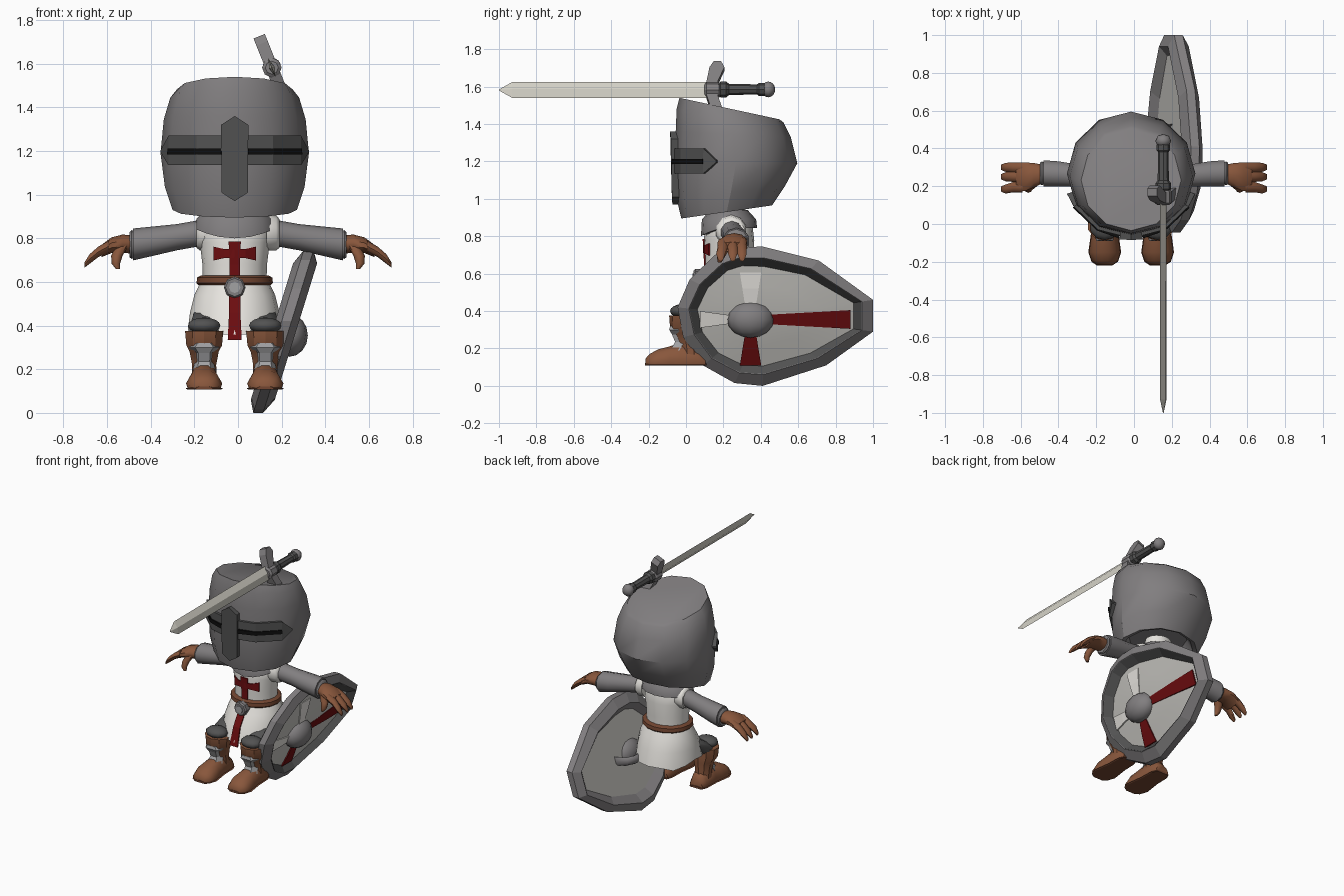
import bpy, bmesh, math
from math import sin, cos, pi, radians
from mathutils import Vector

if "Cube" in bpy.data.objects:
    bpy.data.objects.remove(bpy.data.objects["Cube"])


def material(name, r, g, b):
    m = bpy.data.materials.new(name)
    m.use_nodes = True
    m.diffuse_color = (r, g, b, 1)
    bsdf = next(n for n in m.node_tree.nodes if n.type == 'BSDF_PRINCIPLED')
    bsdf.inputs["Base Color"].default_value = (r, g, b, 1)
    return m


STEEL = material("steel_grey", .22, .21, .215)
DARK = material("dark_iron", .085, .085, .085)
BLACK = material("slit_black", .004, .004, .004)
WHITE = material("tunic_white", .80, .78, .74)
RED = material("cross_red", .15, .004, .005)
LEATHER = material("brown_leather", .25, .095, .045)
BELT = material("belt_brown", .17, .06, .03)
BLADE = material("blade_pale", .66, .64, .57)
FIELD = material("shield_pale_grey", .55, .54, .51)
LIGHT = material("greave_grey", .36, .36, .37)


def finish(name, bm, mat, smooth=35):
    bmesh.ops.recalc_face_normals(bm, faces=bm.faces)
    mesh = bpy.data.meshes.new(name)
    bm.to_mesh(mesh)
    bm.free()
    mesh.materials.append(mat)
    ob = bpy.data.objects.new(name, mesh)
    bpy.context.collection.objects.link(ob)
    bpy.ops.object.select_all(action='DESELECT')
    ob.select_set(True)
    bpy.context.view_layer.objects.active = ob
    if smooth:
        bpy.ops.object.shade_smooth_by_angle(angle=radians(smooth))
    return ob


def loft(name, rings, mat, smooth=35, caps=True, closed=False):
    """Skin a list of equal-sized point rings."""
    bm = bmesh.new()
    rows = [[bm.verts.new(p) for p in r] for r in rings]
    n = len(rows[0])
    pairs = list(zip(rows, rows[1:])) + ([(rows[-1], rows[0])] if closed else [])
    for a, b in pairs:
        for i in range(n):
            j = (i + 1) % n
            bm.faces.new((a[i], a[j], b[j], b[i]))
    if caps and not closed:
        bm.faces.new(rows[0])
        bm.faces.new(rows[-1])
    return finish(name, bm, mat, smooth)


def ring(axis, c, ra, rb, n=12):
    """Ellipse around a point, across the x, y or z axis."""
    c, out = Vector(c), []
    for i in range(n):
        s, k = ra * sin(2 * pi * i / n), -rb * cos(2 * pi * i / n)
        out.append(c + Vector({'x': (0, s, k), 'y': (s, 0, k), 'z': (s, k, 0)}[axis]))
    return out


def ball(name, c, size, mat, seg=12):
    bm = bmesh.new()
    bmesh.ops.create_uvsphere(bm, u_segments=seg, v_segments=8, radius=1)
    for v in bm.verts:
        v.co = Vector(c) + Vector(size) * v.co
    return finish(name, bm, mat, 60)


MID = -.015  # body centre line

# --- helmet: front y, back y, half width, front z, back z
HELM = [(.05, .40, .20, 1.00, 1.05), (.005, .435, .25, .905, .975),
        (-.025, .46, .285, .895, .965), (-.05, .53, .32, 1.0, 1.07),
        (-.06, .595, .34, 1.19, 1.19), (-.055, .56, .325, 1.36, 1.33),
        (-.05, .52, .295, 1.48, 1.41), (-.035, .50, .265, 1.54, 1.425)]


def helm_point(row, a):
    yf, yb, rx, zf, zb = row
    return Vector((MID + rx * sin(a), (yf + yb) / 2 - (yb - yf) / 2 * cos(a),
                   (zf + zb) / 2 + (zf - zb) / 2 * cos(a)))


def helm_surface(a, z, off):
    pts = [helm_point(r, a) for r in HELM[2:]]
    for p, q in zip(pts, pts[1:]):
        if p.z <= z <= q.z:
            return p.lerp(q, (z - p.z) / (q.z - p.z)) + off * Vector((sin(a), -cos(a), 0))


def helm_strip(name, columns, off, mat):
    rings = []
    for deg, lo, hi in columns:
        a = radians(deg)
        rings.append([helm_surface(a, lo, off), helm_surface(a, hi, off),
                      helm_surface(a, hi, -.015), helm_surface(a, lo, -.015)])
    return loft(name, rings, mat, 0)


loft("helmet", [[helm_point(r, 2 * pi * i / 12) for i in range(12)] for r in HELM], STEEL, 32)
helm_strip("visor_band", [(-72, 1.195, 1.205)] + [(d, 1.135, 1.27) for d in (-60, -30, 0, 30, 60)]
           + [(72, 1.195, 1.205)], .018, DARK)
helm_strip("visor_upright", [(-10, 1.01, 1.32), (0, .97, 1.36), (10, 1.01, 1.32)], .03, DARK)
for s, side in ((-1, "right"), (1, "left")):
    helm_strip(side + "_eye_slit", [(s * d, 1.185, 1.212) for d in (10, 30, 59)], .022, BLACK)

# --- torso, collar, skirt and belt
CY = .23


def body(name, rows, mat, smooth=40):
    return loft(name, [ring('z', (MID, cy, z), rx, ry, 16) for z, rx, ry, cy in rows], mat, smooth)


body("neck", [(.84, .12, .1, CY), (1.0, .09, .08, CY)], WHITE)
body("tunic_torso", [(.58, .145, .13, CY), (.68, .148, .13, CY), (.78, .16, .135, CY),
                     (.86, .172, .125, CY), (.91, .13, .1, CY)], WHITE)
collar = body("mail_collar", [(.845, .185, .15, CY), (.89, .175, .145, CY), (.94, .12, .1, CY)], STEEL)
for v in collar.data.vertices:
    if v.co.z < .85:
        v.co.z -= .045 * max(0, (CY - v.co.y) / .15) ** 2
skirt = body("tunic_skirt", [(.61, .152, .135, CY), (.54, .185, .17, CY), (.46, .205, .21, .22),
                             (.36, .215, .24, .215), (.37, .19, .21, .215)], WHITE)
for i, v in enumerate(skirt.data.vertices):
    if v.co.z < .4:
        v.co.z += .02 * cos(i * pi / 2) - (.02 if abs(v.co.x - MID) < .05 else 0)
body("belt", [(.585, .165, .15, CY), (.595, .175, .16, CY), (.62, .172, .157, CY),
              (.63, .155, .14, CY)], BELT)
loft("buckle", [ring('y', (MID, y, .575), r, r, 8) for y, r in ((.1, .05), (.05, .05), (.04, .042))], STEEL, 0)
loft("buckle_centre", [ring('y', (MID, y, .575), .026, .026, 8) for y in (.05, .034)], LIGHT, 0)


# --- red cross on the tunic
def front_stripe(name, rows):
    loft(name, [[(MID - w, y - .005, z), (MID + w, y - .005, z), (MID + w, y + .004, z),
                 (MID - w, y + .004, z)] for z, y, w in rows], RED, 0)


front_stripe("chest_cross_upright", [(.61, .1, .024), (.68, .1, .024), (.785, .094, .028)])
front_stripe("skirt_stripe", [(.54, .06, .026), (.46, .01, .026), (.335, -.026, .032)])
arms = []
for x, h in ((-.098, .032), (-.05, .021), (0, .019), (.05, .021), (.098, .032)):
    y = CY - .134 * math.sqrt(1 - (x / .157) ** 2)
    arms.append([(MID + x, y - d, .73 + k * h) for d, k in ((.006, -1), (.006, 1), (-.003, 1), (-.003, -1))])
loft("chest_cross_bar", arms, RED, 0)


# --- limbs, mirrored
def limb(name, s, rows, mat, n=10, smooth=50):
    """Rows of x, y, z, half depth, half height; runs outward along x."""
    loft(name, [ring('x', (s * x, y, z), ry, rz, n) for x, y, z, ry, rz in rows], mat, smooth)


def foot_ring(cx, y, w, h, z=.11):
    return [(cx + w * u, y, z + h * v) for u, v in
            ((-.9, 0), (.9, 0), (1, .3), (.7, .8), (.25, 1), (-.25, 1), (-.7, .8), (-1, .3))]


for s, side in ((-1, "right"), (1, "left")):
    limb(side + "_armhole", s, [(.13, .24, .83, .085, .085), (.175, .245, .825, .08, .08),
                                (.19, .25, .822, .066, .066)], WHITE)
    limb(side + "_sleeve", s, [(.14, .24, .83, .06, .06), (.28, .255, .805, .06, .06),
                               (.40, .265, .785, .07, .068), (.48, .268, .772, .073, .073)], STEEL)
    limb(side + "_cuff", s, [(.475, .268, .772, .06, .06), (.487, .268, .772, .066, .066),
                             (.497, .268, .77, .06, .058)], STEEL)
    limb(side + "_palm", s, [(.48, .265, .772, .05, .042), (.53, .258, .775, .068, .042),
                             (.58, .25, .768, .08, .036), (.625, .25, .742, .075, .028)], LEATHER)
    for i, (y0, y1) in enumerate(((.195, .185), (.25, .25), (.298, .30))):
        limb(f"{side}_finger_{i + 1}", s, [(.59, y0, .765, .027, .025), (.64, y0, .738, .027, .024),
                                          (.68, y1, .705, .024, .022), (.703, y1, .678, .014, .012)], LEATHER, 8)
    loft(side + "_thumb", [ring('z', (s * x, y, z), r, r, 8) for x, y, z, r in
                           ((.53, .225, .77, .03), (.555, .20, .72, .026), (.56, .185, .685, .02),
                            (.55, .18, .66, .01))], LEATHER, 50)

    cx = MID + s * .14
    loft(side + "_thigh", [ring('z', (cx - s * d, y, z), r, r, 10) for d, y, z, r in
                           ((.03, .16, .46, .08), (.01, .06, .40, .08), (0, .0, .34, .07))], DARK, 50)
    loft(side + "_boot_shaft", [ring('z', (cx, y, z), rx, ry, 10) for y, z, rx, ry in
                                ((.03, .13, .06, .06), (.02, .22, .058, .058), (.01, .28, .07, .075),
                                 (0, .31, .086, .085), (-.005, .375, .092, .085))], LEATHER, 30)
    loft(side + "_foot", [foot_ring(cx, y, w, h) for y, w, h in
                          ((.105, .05, .06), (.07, .064, .10), (-.03, .066, .12), (-.09, .075, .10),
                           (-.15, .083, .085), (-.195, .07, .06), (-.217, .04, .035))], LEATHER, 50)
    loft(side + "_sole", [foot_ring(cx, y, w, .014, .108) for y, w in
                          ((.11, .05), (.07, .067), (-.03, .07), (-.15, .087), (-.2, .07), (-.22, .04))], BELT, 0)
    ball(side + "_knee_plate", (cx, -.02, .40), (.078, .065, .037), DARK, 10)
    loft(side + "_greave", [[(cx - w, y + .05, z), (cx - w * .6, y, z), (cx + w * .6, y, z),
                             (cx + w, y + .05, z)] for z, w, y in
                            ((.19, .055, -.085), (.235, .042, -.058), (.275, .045, -.075),
                             (.30, .07, -.09), (.32, .05, -.085))], LIGHT, 0)

# --- shield: outline in y and z, leaning outward toward the top
OUTLINE = [(.41, .745), (.71, .67), (1.0, .46), (1.0, .29), (.75, .11), (.41, 0), (.26, .015),
           (.09, .11), (-.015, .26), (-.045, .42), (.02, .57), (.155, .70), (.26, .74)]
CENTRE = Vector((.42, .37))


def on_shield(y, z, off):
    return Vector((.05 + .31 * z + off, y, z))


def shield_ring(inset, off, k=1):
    out = []
    for p in OUTLINE:
        d = Vector(p) - CENTRE
        q = CENTRE + d * k * (1 - inset / d.length)
        out.append(on_shield(q.x, q.y, off))
    return out


loft("shield_rim", [shield_ring(i, o) for i, o in
                    ((.11, .03), (.06, -.01), (0, .02), (0, .065), (.06, .10), (.11, .05))],
     STEEL, 0, closed=True)
loft("shield_rim_inlay", [shield_ring(i, o) for i, o in ((.064, .099), (.108, .054), (.108, .05), (.064, .09))],
     DARK, 0, closed=True)
loft("shield_field", [shield_ring(.1, .055), shield_ring(.1, .07, .6), shield_ring(.1, .08, .25)], FIELD, 30)
loft("shield_back", [shield_ring(.1, .03), shield_ring(.1, .04, .4)], FIELD, 30)


def wedge(name, direction, near, far, w0, w1, mat):
    """Flared arm of the shield cross, running out from the boss."""
    d = Vector(direction)
    n, rings = Vector((-d.y, d.x)), []
    for dist, w, off in ((near, w0, .084), ((near + far) / 2, (w0 + w1) / 2, .078), (far, w1, .066)):
        a, b = (Vector((.345, .355)) + d * dist + n * w * k for k in (-1, 1))
        rings.append([on_shield(*a, off), on_shield(*b, off), on_shield(*b, off - .009), on_shield(*a, off - .009)])
    loft(name, rings, mat, 0)


wedge("shield_cross_back", (1, 0), .09, .535, .025, .05, RED)
wedge("shield_cross_bottom", (0, -1), .08, .245, .03, .057, RED)
wedge("shield_cross_top", (0, 1), .08, .25, .03, .057, WHITE)
wedge("shield_cross_front", (-1, 0), .09, .27, .02, .045, WHITE)
ball("shield_boss", on_shield(.345, .355, .075), (.085, .125, .098), STEEL)
loft("shield_grip", [ring('y', on_shield(y, .37, o), .02, .03, 8) for y, o in
                     ((.27, .04), (.30, -.03), (.36, -.06), (.44, -.06), (.50, -.03), (.53, .04))], STEEL, 50)

# --- sword, rolled about its length above the helmet
ROLL = radians(22)


def sword_point(u, v, y):
    return Vector((.155 - u * sin(ROLL) + v * cos(ROLL), y, 1.582 + u * cos(ROLL) + v * sin(ROLL)))


loft("sword_blade", [[sword_point(u, 0, y), sword_point(0, v, y), sword_point(-u, 0, y), sword_point(0, -v, y)]
                     for y, u, v in ((-1, .003, .002), (-.93, .045, .012), (.13, .047, .014))], BLADE, 0)
loft("sword_guard", [[sword_point(u, k * .028, y + j * h) for k, j in ((-1, -1), (1, -1), (1, 1), (-1, 1))]
                     for u, y, h in ((-.12, .165, .03), (-.04, .14, .03), (.04, .14, .03),
                                     (.12, .165, .04), (.155, .168, .02))], STEEL, 0)
loft("guard_block", [ring('y', (.155, y, 1.582), r, r, 8) for y, r in
                     ((.10, .03), (.11, .045), (.17, .045), (.19, .03))], STEEL, 0)
loft("sword_grip", [ring('y', (.155, y, 1.585), r, r, 8) for y, r in
                    ((.17, .03), (.185, .042), (.215, .042), (.23, .03), (.38, .027), (.39, .035), (.42, .035))],
     DARK, 30)
ball("sword_pommel", (.155, .44, 1.585), (.042, .037, .042), STEEL, 8)
